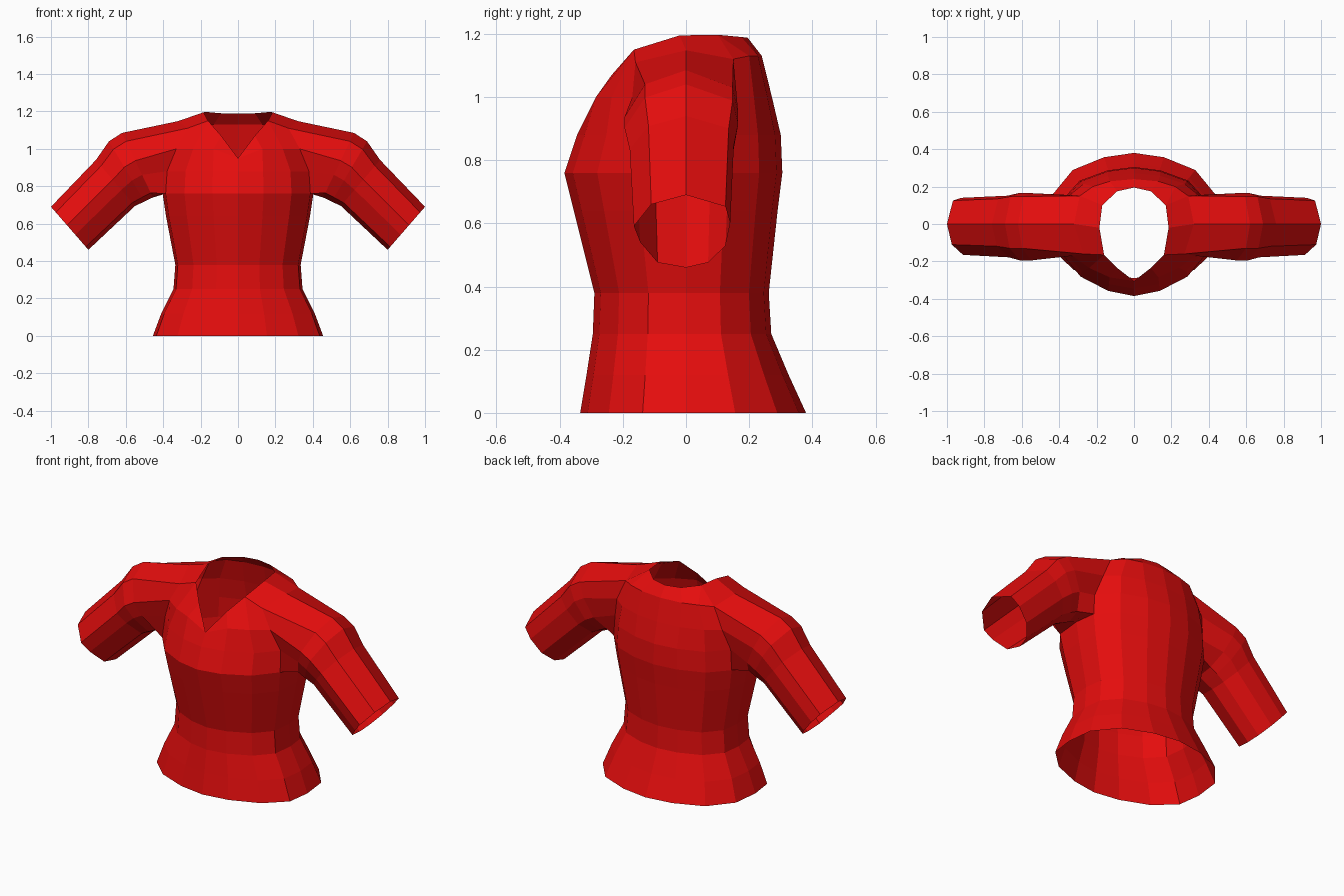
import bpy, bmesh
from mathutils import Vector

cube = bpy.data.objects.get("Cube")
if cube:
    bpy.data.objects.remove(cube, do_unlink=True)

red = bpy.data.materials.new("red_cloth")
red.use_nodes = True
red.diffuse_color = (0.78, 0.004, 0.004, 1)
red.node_tree.nodes["Principled BSDF"].inputs["Base Color"].default_value = red.diffuse_color


def finish(bm, name):
    """Turn a left-half mesh into a mirrored, flat-shaded object."""
    bmesh.ops.recalc_face_normals(bm, faces=bm.faces[:])
    mesh = bpy.data.meshes.new(name)
    bm.to_mesh(mesh)
    bm.free()
    mesh.materials.append(red)
    obj = bpy.data.objects.new(name, mesh)
    bpy.context.scene.collection.objects.link(obj)
    mirror = obj.modifiers.new("mirror", "MIRROR")
    mirror.use_clip = True
    return obj


def add_row(bm, points):
    return [bm.verts.new(p) for p in points]


def bridge(bm, lower, upper, closed=False):
    """Fill the strip between two rows of equal length."""
    count = len(lower)
    for i in range(count if closed else count - 1):
        k = (i + 1) % count
        bm.faces.new((lower[i], lower[k], upper[k], upper[i]))


# Torso: half cross-section, front centre round to back centre
SECTION = [(0, -1), (.34, -.93), (.71, -.73), (.96, -.41), (1, 0),
           (.96, .41), (.72, .76), (.35, .94), (0, 1)]
# height, half width, front depth, back depth
RINGS = [(0, .455, .335, .38), (.12, .41, .315, .325), (.25, .345, .295, .27),
         (.38, .335, .29, .262), (.64, .385, .355, .29), (.76, .403, .385, .305)]


def ring_points(z, width, front, back):
    return [(x * width, y * (front if y < 0 else back), z) for x, y in SECTION]


bm = bmesh.new()
rows = [add_row(bm, ring_points(*ring)) for ring in RINGS]
for lower, upper in zip(rows, rows[1:]):
    bridge(bm, lower, upper)
bust = rows[-1]

# Chest and back above the armpit, leaving the armhole open
chest_points = ring_points(.88, .395, .345, .3)
front_low = add_row(bm, chest_points[:4])
back_low = add_row(bm, chest_points[5:])
front_mid = add_row(bm, [(0, -.305, .95), (.13, -.285, 1), (.24, -.235, 1), (.33, -.17, 1)])
back_mid = add_row(bm, [(.345, .155, 1), (.27, .215, 1), (.14, .258, 1), (0, .272, 1)])
front_top = add_row(bm, [(.09, -.235, 1.07), (.16, -.165, 1.15), (.27, -.16, 1.11)])
back_top = add_row(bm, [(.29, .15, 1.12), (.22, .2, 1.13), (.13, .228, 1.13), (0, .24, 1.13)])
bridge(bm, bust[:4], front_low)
bridge(bm, bust[5:], back_low)
bridge(bm, front_low, front_mid)
bridge(bm, back_low, back_mid)
bridge(bm, front_mid[1:], front_top)
bridge(bm, back_mid, back_top)
bm.faces.new((front_mid[0], front_mid[1], front_top[0]))

# Shoulder and neckline
neck = add_row(bm, [(.185, -.02, 1.195), (.17, .1, 1.197), (.09, .175, 1.19), (0, .195, 1.188)])
shoulder = bm.verts.new((.32, 0, 1.148))
bridge(bm, back_top[1:], neck[1:])
bm.faces.new((back_top[0], back_top[1], neck[1]))
bm.faces.new((back_top[0], neck[1], neck[0], shoulder))
bm.faces.new((front_top[2], front_top[1], neck[0], shoulder))

armhole = [v.co.copy() for v in (
    bust[4], bust[3], front_low[3], front_mid[3], front_top[2],
    shoulder, back_top[0], back_mid[0], back_low[0], bust[5])]
finish(bm, "torso")

# Sleeves: section as (depth, share of the way from underside to top)
SLEEVE = [(0, 0), (-.09, .07), (-.145, .35), (-.165, .57), (-.11, .87),
          (0, 1), (.125, .84), (.14, .61), (.125, .3), (.07, .07)]
# underside x and z, top x and z, depth scale
STATIONS = [(.455, .74, .62, 1.085, 1.18), (.5, .718, .69, 1.04, 1.18),
            (.55, .695, .76, .94, 1.08), (.8, .46, 1, .69, 1)]
bm = bmesh.new()
previous = add_row(bm, armhole)
for low_x, low_z, top_x, top_z, scale in STATIONS:
    low, top = Vector((low_x, 0, low_z)), Vector((top_x, 0, top_z))
    current = add_row(bm, [low.lerp(top, t) + Vector((0, y * scale, 0)) for y, t in SLEEVE])
    bridge(bm, previous, current, closed=True)
    previous = current
finish(bm, "sleeves")
